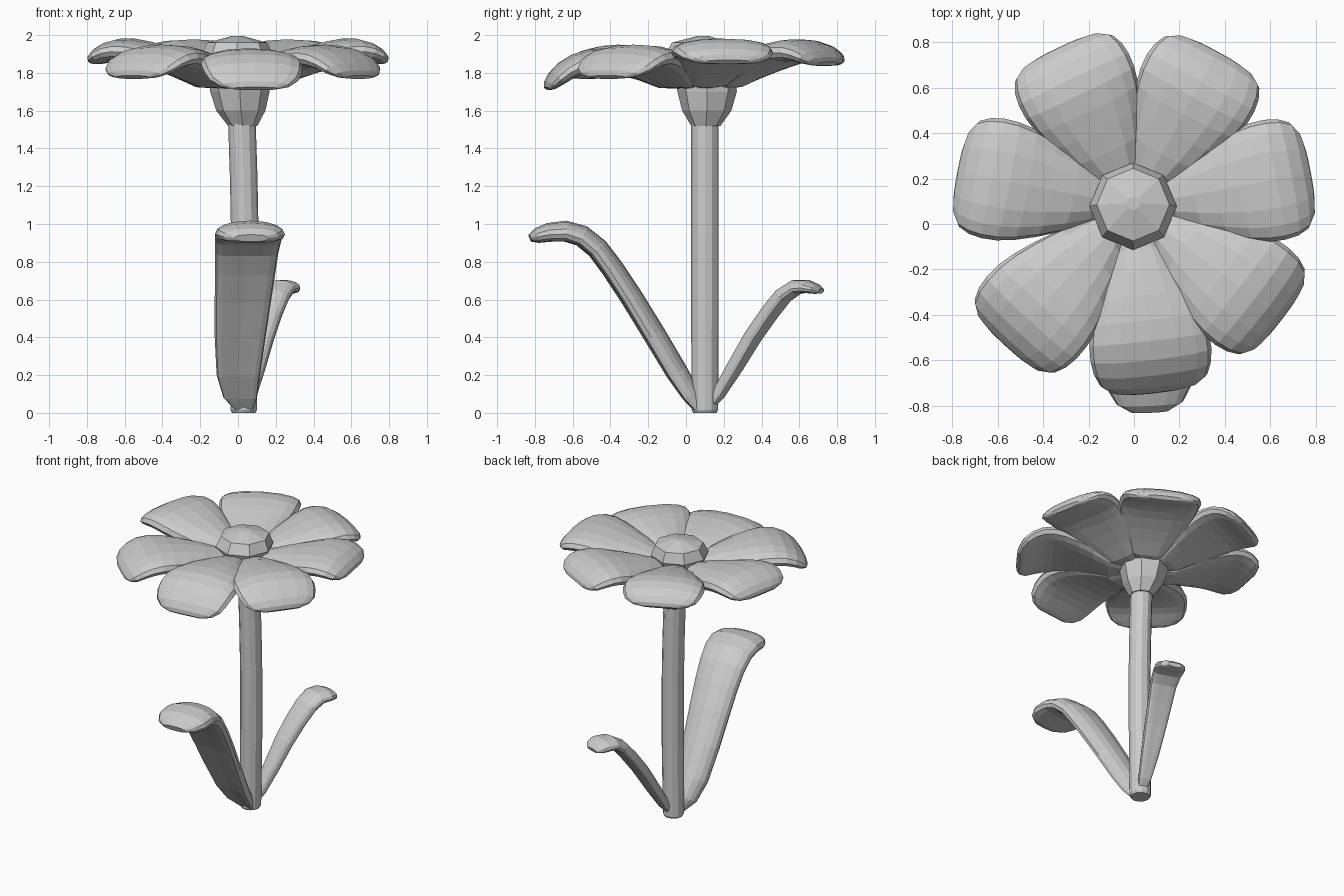
import bpy, math
from mathutils import Vector


def make_mesh(name, rings):
    """Skin a list of equal-length point rings and cap both ends."""
    n = len(rings[0])
    verts = [p for ring in rings for p in ring]
    faces = [(i * n + j, i * n + (j + 1) % n, (i + 1) * n + (j + 1) % n, (i + 1) * n + j)
             for i in range(len(rings) - 1) for j in range(n)]
    faces.append(tuple(reversed(range(n))))
    faces.append(tuple(range(len(verts) - n, len(verts))))
    me = bpy.data.meshes.new(name)
    me.from_pydata([tuple(v) for v in verts], [], faces)
    me.update()
    ob = bpy.data.objects.new(name, me)
    bpy.context.collection.objects.link(ob)
    return ob


def lathe(name, profile, sides):
    """Profile rows: x, y, z, radius."""
    return make_mesh(name, [[Vector((x + r * math.cos(2 * math.pi * k / sides),
                                     y + r * math.sin(2 * math.pi * k / sides), z))
                             for k in range(sides)] for x, y, z, r in profile])


def blade(name, stations, side, bow, sides=16):
    """Flattened loft, bowed less towards the tip. Stations: (centre, half width, half thickness)."""
    side = Vector(side).normalized()
    rings = []
    last = len(stations) - 1
    for i, (c, w, t) in enumerate(stations):
        a, b = stations[max(i - 1, 0)][0], stations[min(i + 1, last)][0]
        normal = side.cross((b - a).normalized()).normalized()
        sag = bow * min(1, w / 0.1) * (1 - (i / last) ** 2)
        ring = []
        for k in range(sides):
            ang = 2 * math.pi * k / sides
            u = math.copysign(abs(math.cos(ang)) ** 0.8, math.cos(ang))
            v = math.copysign(abs(math.sin(ang)) ** 0.8, math.sin(ang))
            ring.append(c + side * (u * w) + normal * (v * t - sag * u * u))
        rings.append(ring[::-1])
    return make_mesh(name, rings)


# Stem, gently bent
lathe("stem", [(0.03, 0.10, 0.0, 0.062), (0.03, 0.10, 0.015, 0.07), (0.035, 0.10, 0.5, 0.073),
               (0.036, 0.10, 0.95, 0.073), (0.03, 0.10, 1.25, 0.073), (0.02, 0.10, 1.56, 0.073)], 12)

# Cup under the flower
lathe("calyx", [(0.025, 0.105, 1.52, 0.078), (0.015, 0.11, 1.60, 0.13),
                (0.01, 0.112, 1.70, 0.157), (0.0, 0.09, 1.86, 0.17)], 8)

# Faceted flower centre
lathe("flower_centre", [(-0.004, 0.078, 1.78, 0.15), (-0.004, 0.078, 1.89, 0.192),
                        (-0.004, 0.085, 1.96, 0.16), (-0.004, 0.09, 1.995, 0.03)], 8)

# Seven petals: radius, height, half width, half thickness
petal = [(0.08, 1.785, 0.06, 0.07), (0.2, 1.803, 0.125, 0.082), (0.3, 1.842, 0.175, 0.075),
         (0.4, 1.875, 0.216, 0.068), (0.5, 1.905, 0.249, 0.063), (0.58, 1.922, 0.265, 0.06),
         (0.65, 1.924, 0.268, 0.057), (0.71, 1.912, 0.26, 0.052), (0.76, 1.89, 0.238, 0.043),
         (0.79, 1.87, 0.19, 0.03), (0.803, 1.858, 0.12, 0.014)]
# angle in degrees, tip droop, length scale
petals = [(10.5, 0.0, 0.975), (61.5, 0.01, 0.95), (115.5, 0.01, 0.95), (169, 0.0, 0.975),
          (227.5, 0.08, 1.03), (276.5, 0.14, 1.02), (322.5, 0.08, 1.01)]
for i, (deg, drop, s) in enumerate(petals):
    a = math.radians(deg)
    d = Vector((math.cos(a), math.sin(a), 0))
    pts = [(Vector((0, 0.08, z - drop * (r / 0.8) ** 2.8)) + d * r * s, w, t) for r, z, w, t in petal]
    blade(f"petal_{i + 1}", pts, (math.sin(a), -math.cos(a), 0), 0.018)

# Large front leaf: x, y, z, half width, half thickness
front = [(0.03, 0.07, 0.03, 0.05, 0.03), (0.01, 0.03, 0.10, 0.09, 0.045),
         (0.0, -0.045, 0.22, 0.115, 0.054), (0.01, -0.165, 0.42, 0.135, 0.056),
         (0.025, -0.285, 0.615, 0.15, 0.056), (0.038, -0.385, 0.765, 0.16, 0.056),
         (0.045, -0.465, 0.87, 0.169, 0.056), (0.054, -0.55, 0.938, 0.177, 0.056),
         (0.062, -0.64, 0.963, 0.184, 0.055), (0.068, -0.73, 0.955, 0.181, 0.05),
         (0.07, -0.79, 0.938, 0.147, 0.04), (0.07, -0.825, 0.925, 0.085, 0.02)]
blade("front_leaf", [(Vector(p[:3]), p[3], p[4]) for p in front], (-1, -0.05, 0), 0.035)

# Small rear leaf
rear = [(0.04, 0.12, 0.03, 0.025, 0.02), (0.055, 0.17, 0.10, 0.042, 0.033),
        (0.08, 0.25, 0.235, 0.06, 0.039), (0.115, 0.35, 0.405, 0.075, 0.041),
        (0.15, 0.44, 0.535, 0.085, 0.041), (0.18, 0.51, 0.622, 0.092, 0.04),
        (0.205, 0.58, 0.668, 0.10, 0.038), (0.23, 0.64, 0.67, 0.105, 0.035),
        (0.245, 0.69, 0.655, 0.087, 0.026), (0.25, 0.715, 0.645, 0.05, 0.014)]
blade("rear_leaf", [(Vector(p[:3]), p[3], p[4]) for p in rear], (0.95, -0.3, 0), 0.022)
